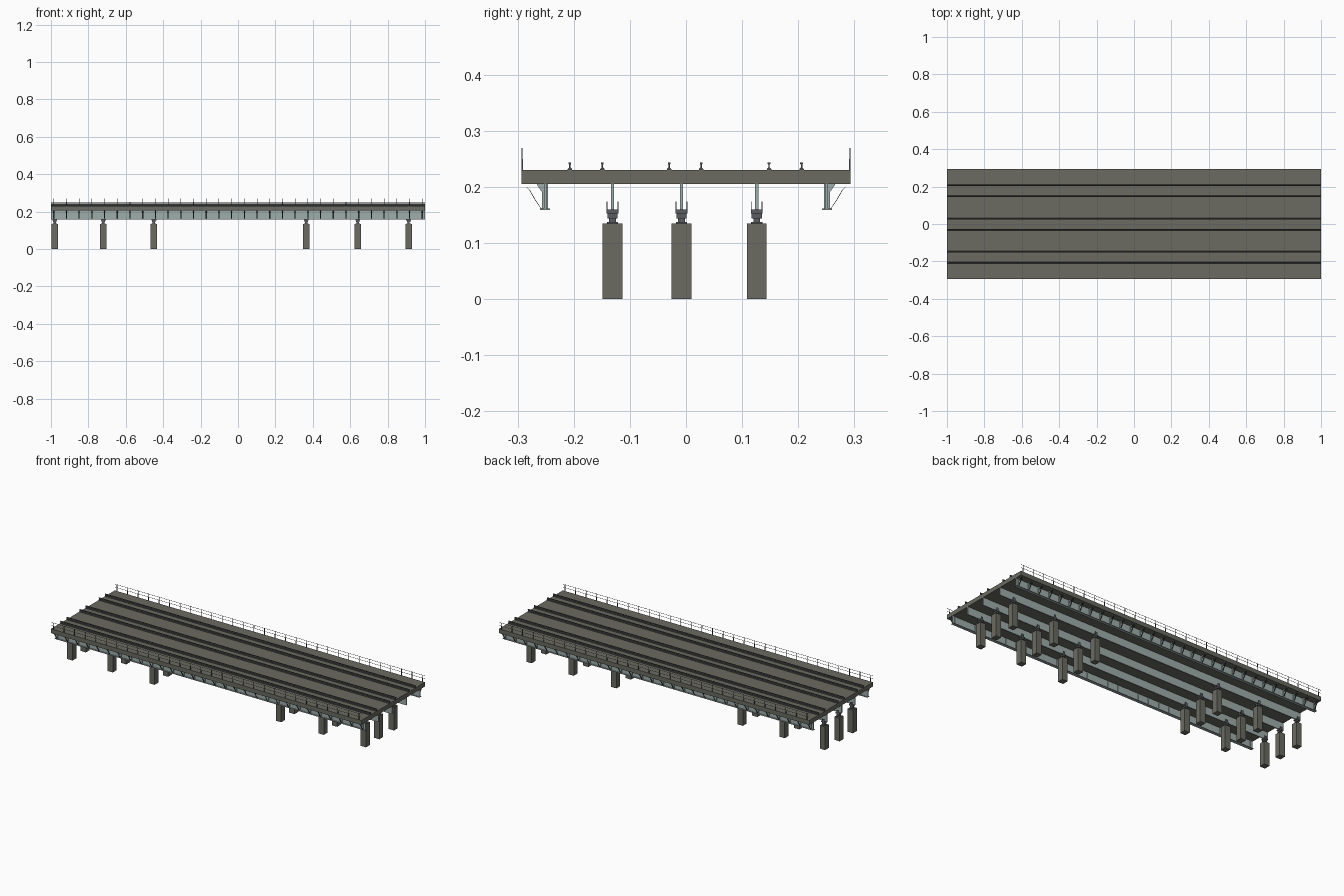
import bpy, bmesh
from mathutils import Vector

if "Cube" in bpy.data.objects:
    bpy.data.objects.remove(bpy.data.objects["Cube"])


def material(name, rgb):
    m = bpy.data.materials.new(name)
    m.diffuse_color = (*rgb, 1)
    m.use_nodes = True
    m.node_tree.nodes["Principled BSDF"].inputs["Base Color"].default_value = m.diffuse_color
    return m


CONCRETE = material("grey concrete", (0.145, 0.145, 0.122))
STEEL = material("pale blue steel", (0.34, 0.42, 0.405))
BEARING = material("dark bearing steel", (0.10, 0.11, 0.115))
RAIL = material("dark rail steel", (0.07, 0.075, 0.07))


def box(bm, x0, x1, y0, y1, z0, z1):
    v = [bm.verts.new((x, y, z)) for x in (x0, x1) for y in (y0, y1) for z in (z0, z1)]
    for f in ((0, 1, 3, 2), (4, 6, 7, 5), (0, 4, 5, 1), (2, 3, 7, 6), (0, 2, 6, 4), (1, 5, 7, 3)):
        bm.faces.new([v[i] for i in f])


def prism(bm, profile, x0, x1):
    # extrude a closed (y, z) profile along x
    a = [bm.verts.new((x0, y, z)) for y, z in profile]
    b = [bm.verts.new((x1, y, z)) for y, z in profile]
    n = len(a)
    bm.faces.new(a)
    bm.faces.new(b[::-1])
    for i in range(n):
        bm.faces.new((a[i], b[i], b[(i + 1) % n], a[(i + 1) % n]))


def finish(bm, name, mat):
    bmesh.ops.recalc_face_normals(bm, faces=bm.faces)
    me = bpy.data.meshes.new(name)
    bm.to_mesh(me)
    bm.free()
    me.materials.append(mat)
    ob = bpy.data.objects.new(name, me)
    bpy.context.collection.objects.link(ob)
    return ob


PIER_X = (-0.98, -0.72, -0.45, 0.365, 0.64, 0.912)
GIRDER_Y = (-0.131, -0.008, 0.126)
RAIL_Y = (-0.207, -0.149, -0.03, 0.027, 0.148, 0.206)
STEPS = [-0.985 + i * 1.97 / 29 for i in range(30)]

# deck slab
bm = bmesh.new()
box(bm, -1, 1, -0.293, 0.293, 0.205, 0.23)
finish(bm, "deck", CONCRETE)

# piers with bearings and saddles
for i, x in enumerate(PIER_X):
    for j, y in enumerate(GIRDER_Y):
        tag = f"_{i + 1}_{j + 1}"
        bm = bmesh.new()
        box(bm, x - 0.017, x + 0.017, y - 0.0175, y + 0.0175, 0, 0.135)
        finish(bm, "pier" + tag, CONCRETE)
        bm = bmesh.new()
        box(bm, x - 0.012, x + 0.012, y - 0.01, y + 0.01, 0.135, 0.138)
        box(bm, x - 0.006, x + 0.006, y - 0.006, y + 0.006, 0.138, 0.155)
        box(bm, x - 0.009, x + 0.009, y - 0.009, y + 0.009, 0.144, 0.153)
        box(bm, x - 0.013, x + 0.013, y - 0.0105, y + 0.0105, 0.153, 0.16)
        for s in (-1, 1):
            e = y + s * 0.0098
            box(bm, x - 0.007, x + 0.007, e - 0.0008, e + 0.0008, 0.16, 0.174)
        finish(bm, "bearing" + tag, BEARING)

# inner girders
for j, y in enumerate(GIRDER_Y):
    bm = bmesh.new()
    box(bm, -1, 1, y - 0.003, y + 0.003, 0.16, 0.205)
    finish(bm, f"inner_girder_{j + 1}", STEEL)

# rails: foot, web and head as one profile
half = [(0.004, 0.23), (0.004, 0.232), (0.0012, 0.235), (0.0012, 0.24), (0.0024, 0.241), (0.0024, 0.244)]
for j, y in enumerate(RAIL_Y):
    bm = bmesh.new()
    prism(bm, [(y + a, z) for a, z in half] + [(y - a, z) for a, z in reversed(half)], -1, 1)
    finish(bm, f"rail_{j + 1}", RAIL)

# both sides: edge girder, stiffeners, curved brackets, handrail
for s, side in ((-1, "front"), (1, "back")):
    def sbox(bm, x0, x1, a, b, z0, z1):
        box(bm, x0, x1, *sorted((s * a, s * b)), z0, z1)

    bm = bmesh.new()
    sbox(bm, -1, 1, 0.249, 0.253, 0.161, 0.205)
    sbox(bm, -1, 1, 0.242, 0.26, 0.159, 0.162)
    for x in STEPS:
        sbox(bm, x - 0.002, x + 0.002, 0.246, 0.257, 0.162, 0.205)
        gusset = [(0.253, 0.205), (0.266, 0.205), (0.263, 0.2), (0.256, 0.19), (0.253, 0.19)]
        prism(bm, [(s * a, z) for a, z in gusset], x - 0.002, x + 0.002)
    finish(bm, side + "_edge_girder", STEEL)

    # curved strut from deck edge down to bottom flange
    path = [Vector(p) for p in ((0.292, 0.2045), (0.286, 0.201), (0.279, 0.194), (0.27, 0.178), (0.259, 0.162))]
    strip = [(s * p.x, p.y) for p in path] + [(s * (p.x - 0.0018), p.y - 0.001) for p in reversed(path)]
    bm = bmesh.new()
    for x in STEPS:
        prism(bm, strip, x - 0.003, x + 0.003)
    finish(bm, side + "_brackets", BEARING)

    bm = bmesh.new()
    for x in STEPS:
        sbox(bm, x - 0.0015, x + 0.0015, 0.2905, 0.293, 0.225, 0.25)
        sbox(bm, x - 0.0012, x + 0.0012, 0.2918, 0.2935, 0.25, 0.269)
    for z in (0.25, 0.2675):
        sbox(bm, -1, 1, 0.2922, 0.2934, z - 0.0007, z + 0.0007)
    finish(bm, side + "_handrail", BEARING)
